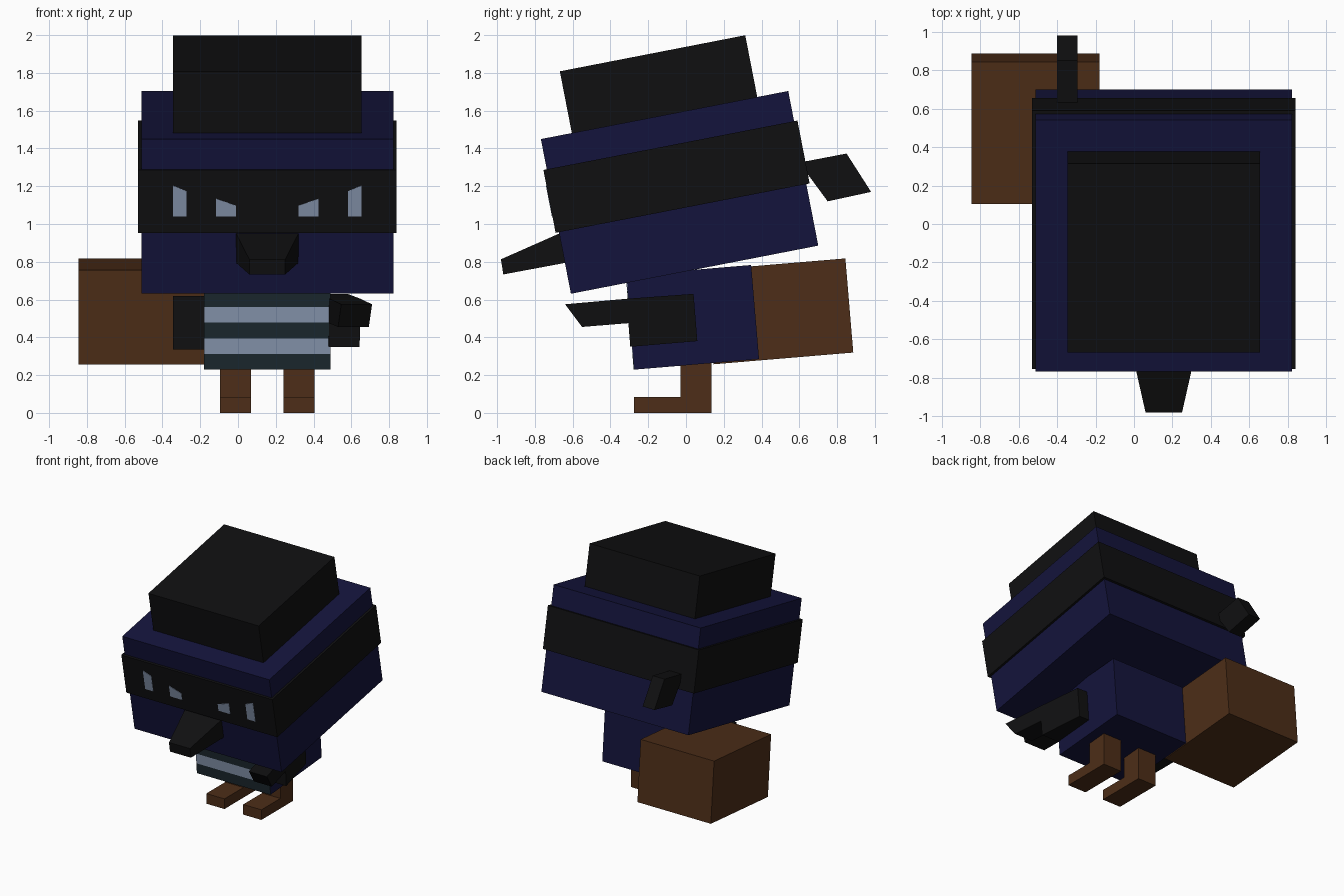
import bpy, bmesh, math
from mathutils import Vector, Matrix

if "Cube" in bpy.data.objects:
    bpy.data.objects.remove(bpy.data.objects["Cube"])

MID = 0.155  # symmetry line of the head, body and legs


def material(name, rgb):
    m = bpy.data.materials.new(name)
    m.diffuse_color = (*rgb, 1)
    m.use_nodes = True
    m.node_tree.nodes["Principled BSDF"].inputs["Base Color"].default_value = m.diffuse_color
    return m


NAVY = material("navy", (0.007, 0.007, 0.045))
BLACK = material("black", (0.005, 0.005, 0.0055))
BROWN = material("brown", (0.075, 0.027, 0.009))
LIGHT = material("pale_blue", (0.24, 0.30, 0.42))
TEAL = material("dark_teal", (0.011, 0.021, 0.027))


def loft(name, a, b, mat, matrix=Matrix()):
    """Solid between two matching outlines."""
    bm = bmesh.new()
    va = [bm.verts.new(matrix @ Vector(p)) for p in a]
    vb = [bm.verts.new(matrix @ Vector(p)) for p in b]
    bm.faces.new(va)
    bm.faces.new(vb[::-1])
    n = len(va)
    for i in range(n):
        j = (i + 1) % n
        bm.faces.new((va[i], vb[i], vb[j], va[j]))
    bmesh.ops.recalc_face_normals(bm, faces=bm.faces)
    me = bpy.data.meshes.new(name)
    bm.to_mesh(me)
    bm.free()
    me.materials.append(mat)
    ob = bpy.data.objects.new(name, me)
    bpy.context.collection.objects.link(ob)
    return ob


def side_prism(name, outline, x0, x1, mat, matrix=Matrix(), shear=0.0):
    """Side (y, z) outline extruded along x, optionally angled outwards."""
    return loft(name, [(x0 + shear * y, y, z) for y, z in outline],
                [(x1 + shear * y, y, z) for y, z in outline], mat, matrix)


def box(name, x, y, z, mat, matrix=Matrix()):
    outline = [(y[0], z[0]), (y[1], z[0]), (y[1], z[1]), (y[0], z[1])]
    return side_prism(name, outline, x[0], x[1], mat, matrix)


def frame(x, y, z, degrees):
    return Matrix.Translation((x, y, z)) @ Matrix.Rotation(math.radians(degrees), 4, 'X')


# Head, mask band and hat share one tilted frame
H = frame(MID, -0.034, 1.1675, 11)
box("head", (-0.667, 0.667), (-0.667, 0.667), (-0.417, 0.417), NAVY, H)
box("mask_band", (-0.685, 0.685), (-0.685, 0.685), (-0.085, 0.254), BLACK, H)
box("hat", (-0.5, 0.5), (-0.5, 0.5), (0.41, 0.75), BLACK, H)

# Eye whites either side of each black pupil
whites = {"outer": [(-0.5, 0.003), (-0.427, 0.003), (-0.427, 0.14), (-0.5, 0.171)],
          "inner": [(-0.272, 0.003), (-0.165, 0.003), (-0.165, 0.062), (-0.272, 0.1)]}
for side, s in (("left", 1), ("right", -1)):
    for part, pts in whites.items():
        loft(f"{side}_{part}_eye_white", [(s * x, -0.688, z) for x, z in pts],
             [(s * x, -0.68, z) for x, z in pts], LIGHT, H)

# Tapered beak
loft("beak",
     [(-0.01, -0.67, 0.95), (0.32, -0.67, 0.95), (0.32, -0.635, 0.795), (-0.01, -0.635, 0.795)],
     [(0.06, -0.98, 0.813), (0.25, -0.98, 0.813), (0.25, -0.967, 0.733), (0.06, -0.967, 0.733)],
     BLACK)

# Loose end of the mask at the back
side_prism("mask_tail", [(0.625, 1.33), (0.85, 1.373), (0.98, 1.17), (0.75, 1.12), (0.625, 1.29)],
           -0.40, -0.293, BLACK)

# Body with a striped front
B = frame(MID, 0.036, 0.506, 4.8)
box("body", (-0.334, 0.334), (-0.331, 0.331), (-0.25, 0.25), NAVY, B)
for i in range(6):
    z = -0.25 + i * 0.5 / 6
    box(f"shirt_stripe_{i + 1}", (-0.334, 0.334), (-0.335, -0.331), (z, z + 0.5 / 6),
        LIGHT if i % 2 else TEAL, B)

# Sack carried behind
S = frame(-0.5125, 0.495, 0.5375, 4.8)
box("sack", (-0.333, 0.333), (-0.371, 0.371), (-0.25, 0.25), BROWN, S)

# Raised arm with pointed hand, angled outwards
side_prism("right_arm", [(0.04, 0.63), (0.06, 0.38), (-0.295, 0.35), (-0.305, 0.475),
                         (-0.55, 0.455), (-0.64, 0.575), (-0.305, 0.605)],
           0.425, 0.588, BLACK, shear=-0.19)

# Arm reaching back to the sack
box("left_arm", (-0.345, -0.178), (-0.16, 0.2), (0.335, 0.62), BLACK)

# Legs with forward feet
leg = [(-0.275, 0), (0.135, 0), (0.135, 0.3), (-0.03, 0.3), (-0.03, 0.083), (-0.275, 0.083)]
for side, s in (("left", -1), ("right", 1)):
    side_prism(f"{side}_leg", leg, MID + s * 0.085, MID + s * 0.25, BROWN)
